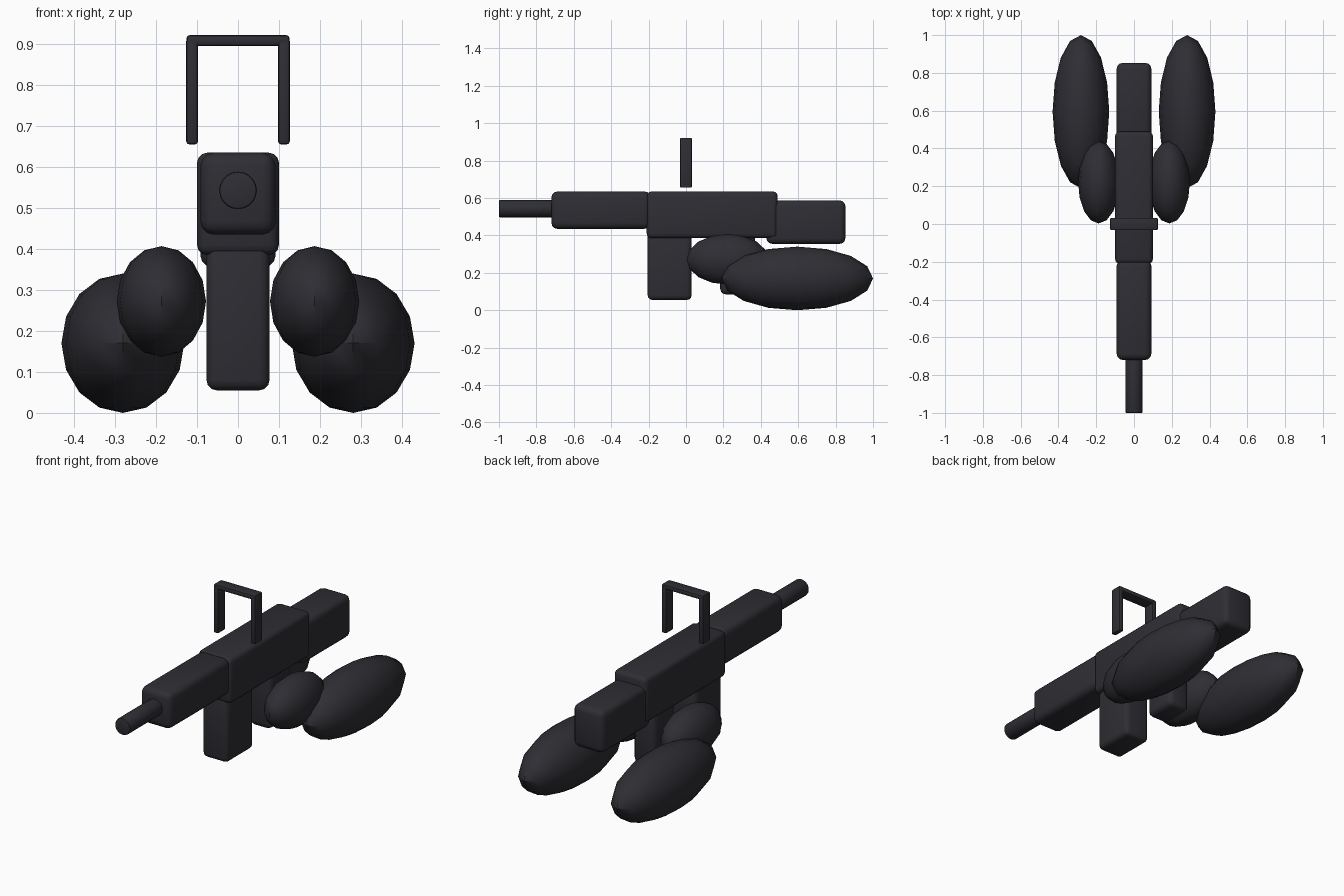
import bpy, math

if "Cube" in bpy.data.objects:
    bpy.data.objects.remove(bpy.data.objects["Cube"])

dark = bpy.data.materials.new("dark_gunmetal")
dark.diffuse_color = (0.027, 0.027, 0.034, 1)
dark.use_nodes = True
dark.node_tree.nodes["Principled BSDF"].inputs["Base Color"].default_value = dark.diffuse_color


def finish(ob, name, bevel=0, segments=3):
    """Name, colour, round and smooth one part."""
    ob.name = name
    ob.data.materials.append(dark)
    bpy.ops.object.transform_apply(location=False, rotation=True, scale=True)
    if bevel:
        mod = ob.modifiers.new("rounded_edges", 'BEVEL')
        mod.width, mod.segments, mod.limit_method = bevel, segments, 'ANGLE'
        bpy.ops.object.modifier_apply(modifier=mod.name)
    bpy.ops.object.shade_smooth_by_angle(angle=math.radians(40))


def box(name, x, y, z, bevel, segments=3):
    """Rounded box from its (low, high) extents on each axis."""
    spans = (x, y, z)
    bpy.ops.mesh.primitive_cube_add(size=1, location=[(a + b) / 2 for a, b in spans])
    ob = bpy.context.object
    ob.scale = [b - a for a, b in spans]
    finish(ob, name, bevel, segments)


def ellipsoid(name, centre, radii):
    bpy.ops.mesh.primitive_uv_sphere_add(segments=16, ring_count=8, radius=1, location=centre)
    ob = bpy.context.object
    ob.scale = radii
    finish(ob, name)


# Main body, front to back
bpy.ops.mesh.primitive_cylinder_add(vertices=20, radius=0.046, depth=0.35,
                                    location=(0, -0.825, 0.543),
                                    rotation=(math.pi / 2, 0, 0))
finish(bpy.context.object, "barrel", 0.006, 2)
box("handguard", (-0.092, 0.092), (-0.72, -0.19), (0.435, 0.635), 0.033)
box("receiver", (-0.1, 0.1), (-0.21, 0.49), (0.385, 0.635), 0.025)
box("stock", (-0.092, 0.092), (0.43, 0.852), (0.355, 0.587), 0.03)

# Parts hanging below the body
box("magazine", (-0.077, 0.077), (-0.205, 0.03), (0.055, 0.42), 0.025)
box("grip", (-0.066, 0.066), (0.183, 0.37), (0.085, 0.42), 0.03)

# Frame above the body
box("frame_bar", (-0.126, 0.126), (-0.033, 0.033), (0.896, 0.922), 0.008, 2)

# Mirrored pairs
for s, side in ((-1, "left"), (1, "right")):
    box(f"frame_post_{side}", (s * 0.112 - 0.0145, s * 0.112 + 0.0145),
        (-0.033, 0.033), (0.655, 0.915), 0.008, 2)
    ellipsoid(f"small_pod_{side}", (s * 0.187, 0.222, 0.272), (0.109, 0.219, 0.135))
    ellipsoid(f"large_pod_{side}", (s * 0.281, 0.595, 0.17), (0.15, 0.405, 0.17))
